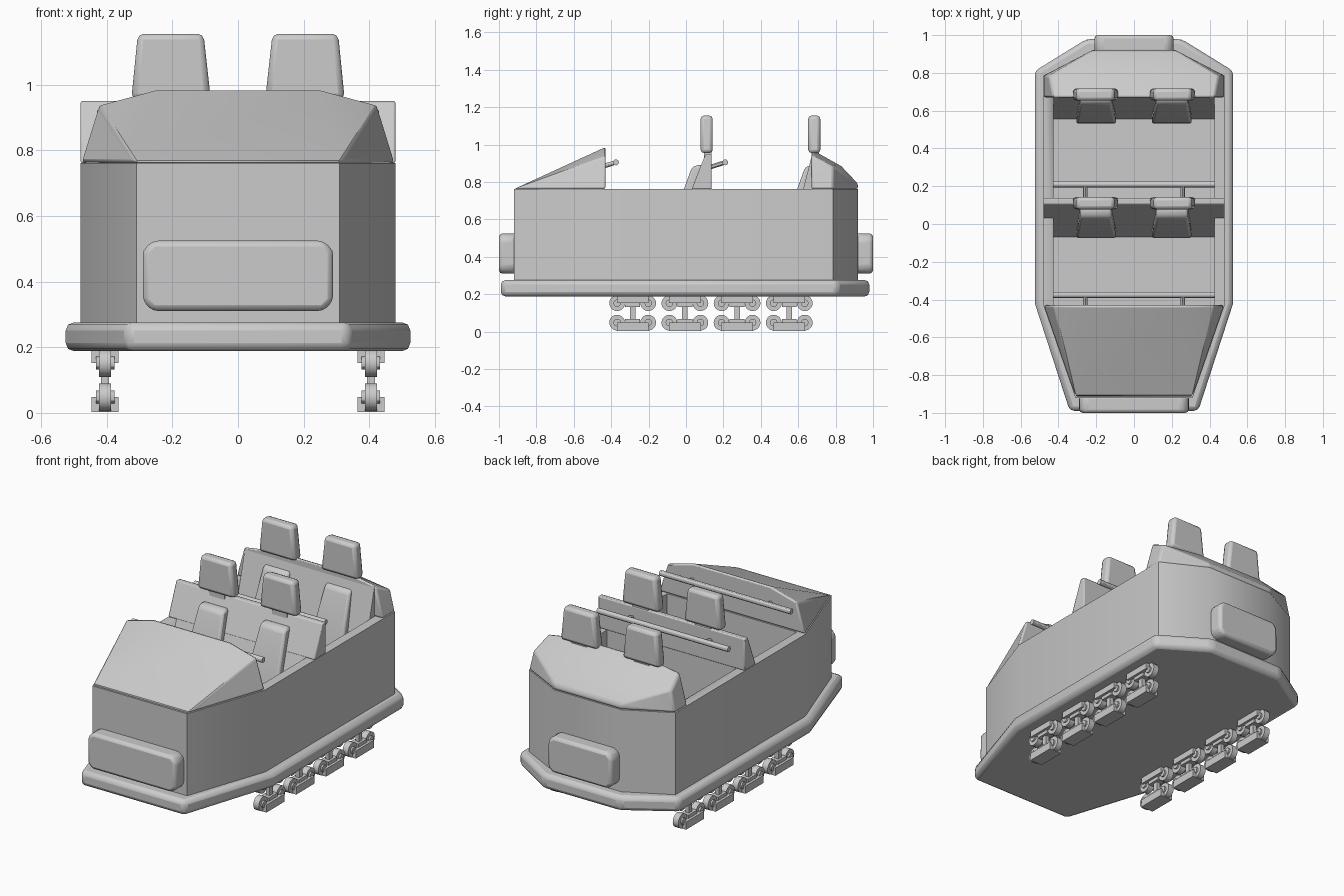
import bpy, bmesh
from math import radians, pi
from mathutils import Matrix, Vector

if "Cube" in bpy.data.objects:
    bpy.data.objects.remove(bpy.data.objects["Cube"])


def finish(bm, name, bevel=0, segs=2, angle=25):
    bmesh.ops.recalc_face_normals(bm, faces=bm.faces)
    me = bpy.data.meshes.new(name)
    bm.to_mesh(me)
    bm.free()
    ob = bpy.data.objects.new(name, me)
    bpy.context.collection.objects.link(ob)
    if bevel:
        m = ob.modifiers.new("Bevel", 'BEVEL')
        m.width, m.segments, m.limit_method = bevel, segs, 'ANGLE'
        m.angle_limit = radians(angle)
    bpy.context.view_layer.objects.active = ob
    for o in bpy.context.selected_objects:
        o.select_set(False)
    ob.select_set(True)
    bpy.ops.object.shade_smooth_by_angle(angle=radians(30))
    return ob


def hull(name, pts, bevel=0, segs=2):
    """Convex solid around a few points."""
    bm = bmesh.new()
    for p in pts:
        bm.verts.new(p)
    bmesh.ops.convex_hull(bm, input=bm.verts)
    bmesh.ops.dissolve_limit(bm, angle_limit=radians(1), verts=bm.verts, edges=bm.edges)
    return finish(bm, name, bevel, segs)


def sym(pts):
    return [(s * x, y, z) for x, y, z in pts for s in (1, -1)]


def slab(outline, z0, z1):
    return sym([(x, y, z) for x, y in outline for z in (z0, z1)])


def add_box(bm, x0, x1, y0, y1, z0, z1):
    mat = Matrix.Translation(((x0 + x1) / 2, (y0 + y1) / 2, (z0 + z1) / 2)) \
        @ Matrix.Diagonal((x1 - x0, y1 - y0, z1 - z0, 1))
    bmesh.ops.create_cube(bm, size=1, matrix=mat)


def add_rod(bm, a, b, r, n=12):
    a, b = Vector(a), Vector(b)
    d = b - a
    mat = Matrix.Translation((a + b) / 2) @ d.to_track_quat('Z', 'Y').to_matrix().to_4x4()
    bmesh.ops.create_cone(bm, cap_ends=True, segments=n, radius1=r, radius2=r,
                          depth=d.length, matrix=mat)


# base plate
hull("base_plate", slab([(.34, -.99), (.525, -.42), (.525, .81), (.25, .98)], .188, .276), .025)

# body tub with the passenger well cut out
body = hull("body_tub", slab([(.31, -.92), (.48, -.43), (.48, .785), (.22, .92)], .26, .762))
bm = bmesh.new()
add_box(bm, -.425, .425, -.43, .67, .48, 1.2)
cutter = finish(bm, "well_cutter")
cutter.hide_render = True
cutter.hide_set(True)
cut = body.modifiers.new("Well", 'BOOLEAN')
cut.object, cut.operation, cut.solver = cutter, 'DIFFERENCE', 'EXACT'

# sloping hood and rounded tail
hull("hood", sym([(.31, -.92, .762), (.48, -.43, .762), (.425, -.43, .94), (.25, -.43, .987)]), .012)
hull("tail_cowl", sym([(.48, .67, .762), (.48, .785, .762), (.22, .92, .762),
                       (.43, .67, .945), (.25, .67, .975), (.45, .785, .885),
                       (.22, .83, .885), (.22, .92, .79)]), .012)

# bumpers
for name, w, y0, y1 in (("front_bumper", .29, -1, -.905), ("rear_bumper", .21, .905, 1)):
    c = .03
    hull(name, sym([(x, y, z) for y in (y0, y1) for x, z in
                    ((w, .31 + c), (w - c, .31), (w, .525 - c), (w - c, .525))]), .018)

# seat backs: lower part fits the well, the middle one widens above the walls
hull("middle_seat_lower", slab([(.425, .135)], .48, .765) + sym([(.425, -.07, .48), (.425, .032, .765)]))
hull("middle_seat_upper", sym([(.48, .03, .762), (.48, .137, .762),
                               (.48, .105, .95), (.48, .137, .95)]), .006)
hull("rear_seat_back", sym([(.425, .555, .48), (.425, .68, .48), (.425, .672, .94), (.425, .68, .94)]))

# padded seats and headrests
for row, y in (("middle", 0), ("rear", .575)):
    k = .03 if row == "rear" else 0
    for side, s in (("left", -1), ("right", 1)):
        pad = [(x, yy + y + k, z) for a, b, yy, z in
               ((.095, .305, -.075, .53), (.095, .305, .0, .53),
                (.095, .305, -.07, .60), (.12, .285, .03, .875),
                (.12, .285, .055, .89), (.12, .285, .09, .89)) for x in (a * s, b * s)]
        hull(f"{row}_{side}_seat_pad", pad, .012)
        head = [(x, yy + y, z) for a, b, z in ((.083, .325, .955), (.105, .305, 1.155))
                for yy in (.078, .143) for x in (a * s, b * s)]
        hull(f"{row}_{side}_headrest", head, .018)
        bm = bmesh.new()
        add_box(bm, s * .205 - .05, s * .205 + .05, y + .095, y + .135, .9, .98)
        finish(bm, f"{row}_{side}_headrest_stem")

# lap bars on two short stubs
for name, y in (("front_lap_bar", -.375), ("rear_lap_bar", .21)):
    bm = bmesh.new()
    add_rod(bm, (-.43, y, .905), (.43, y, .905), .016)
    for x in (-.257, .257):
        add_rod(bm, (x, y - .08, .88), (x, y, .905), .012)
    finish(bm, name)

# wheel bogies: upper and lower wheel pairs joined by a post
for side, x in (("left", -.405), ("right", .405)):
    for i in range(4):
        y = -.285 + .279 * i
        bm = bmesh.new()
        add_box(bm, x - .012, x + .012, y - .015, y + .015, .04, .16)
        for z, d in ((.152, 1), (.048, -1)):
            zs = sorted((z, z + d * .045))
            add_box(bm, x - .041, x + .041, y - .085, y + .085, *zs)
            zs = sorted((z, z - d * .02))
            add_box(bm, x - .026, x + .026, y - .04, y + .04, *zs)
            for dy in (-.083, .083):
                add_rod(bm, (x - .018, y + dy, z), (x + .018, y + dy, z), .042, 20)
                add_rod(bm, (x - .028, y + dy, z), (x + .028, y + dy, z), .02, 12)
        finish(bm, f"{side}_wheel_bogie_{i + 1}")
